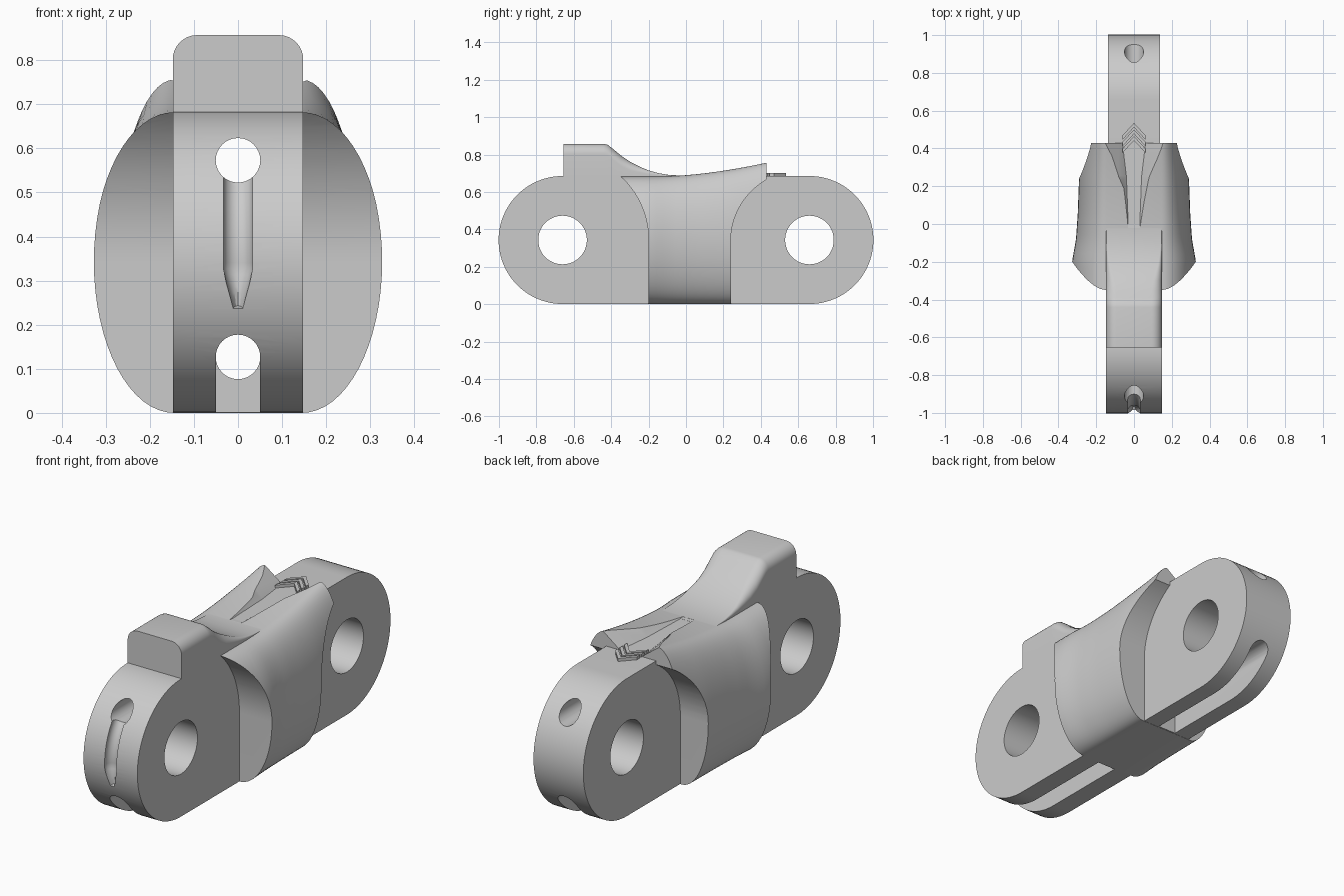
import bpy
import bmesh
from math import sin, cos, pi, radians

cube = bpy.data.objects.get("Cube")
if cube:
    bpy.data.objects.remove(cube)

steel = bpy.data.materials.new("plain grey")
steel.use_nodes = True
GREY = (0.6, 0.6, 0.6, 1)
steel.diffuse_color = GREY
steel.node_tree.nodes["Principled BSDF"].inputs["Base Color"].default_value = GREY

PIN_Y, PIN_Z, END_R = 0.66, 0.343, 0.342


def loft(name, rings):
    """Solid skinned through closed rings of equal point count."""
    bm = bmesh.new()
    loops = [[bm.verts.new(p) for p in ring] for ring in rings]
    n = len(loops[0])
    for a, b in zip(loops, loops[1:]):
        for i in range(n):
            j = (i + 1) % n
            bm.faces.new((a[i], a[j], b[j], b[i]))
    bm.faces.new(loops[0])
    bm.faces.new(loops[-1])
    bmesh.ops.recalc_face_normals(bm, faces=bm.faces)
    mesh = bpy.data.meshes.new(name)
    bm.to_mesh(mesh)
    bm.free()
    obj = bpy.data.objects.new(name, mesh)
    bpy.context.collection.objects.link(obj)
    mesh.materials.append(steel)
    return obj


def side_prism(name, profile, half):
    """Extrude a (y, z) profile across the width."""
    return loft(name, [[(x, y, z) for y, z in profile] for x in (-half, half)])


def arc(cy, cz, ry, rz, start, end, steps=32):
    angles = [radians(start + (end - start) * i / steps) for i in range(steps + 1)]
    return [(cy + ry * cos(a), cz + rz * sin(a)) for a in angles]


def boolean(target, tool, operation):
    mod = target.modifiers.new(operation.title(), 'BOOLEAN')
    mod.operation, mod.solver, mod.object = operation, 'EXACT', tool
    bpy.context.view_layer.objects.active = target
    bpy.ops.object.modifier_apply(modifier=mod.name)
    bpy.data.objects.remove(tool)


def blend(table, y):
    """Interpolate smoothly between rows of (y, value)."""
    if y <= table[0][0]:
        return table[0][1]
    for (y0, v0), (y1, v1) in zip(table, table[1:]):
        if y <= y1:
            return v0 + (v1 - v0) * (y - y0) / (y1 - y0)
    return table[-1][1]


def span(start, end, steps):
    return [start + (end - start) * i / steps for i in range(steps + 1)]


# Flared middle: elliptical sides on a flat core, rising toward the back
FLARE = [(-0.2, 0.328), (-0.08, 0.307), (0.05, 0.298), (0.24, 0.291), (0.43, 0.275)]
CORE = 0.145


def flare_ring(y):
    top = 0.682 + 0.074 * (max(0, y + 0.15) / 0.58) ** 1.7
    width = blend(FLARE, y) - CORE
    right = []
    for i in range(33):
        a = -pi / 2 + pi * i / 32
        rise = PIN_Z if a < 0 else top - PIN_Z
        right.append((CORE + width * cos(a), y, PIN_Z + rise * sin(a)))
    return right + [(-x, yy, z) for x, yy, z in reversed(right)]


body = loft("link_body", [flare_ring(y) for y in span(-0.4, 0.43, 24)])

# Rounded clearances ahead of and behind the flare
front_gap = [(-0.2, -0.1)] + arc(-PIN_Y, PIN_Z, 0.46, 0.46, 0, 90) + [(-0.9, 0.9), (-0.9, -0.1)]
rear_gap = [(0.24, -0.1)] + arc(PIN_Y, PIN_Z, 0.42, 0.386, 180, 90) + [(0.9, 0.729), (0.9, -0.1)]
boolean(body, side_prism("front_gap", front_gap, 0.5), 'DIFFERENCE')
boolean(body, side_prism("rear_gap", rear_gap, 0.5), 'DIFFERENCE')

# Trough widening toward the back
boolean(body, loft("trough", [
    [(-low, y, 0.6855), (low, y, 0.6855), (high, y, 0.8), (-high, y, 0.8)]
    for y, low, high in ((-0.02, 0.03, 0.10), (0.25, 0.04, 0.17), (0.46, 0.065, 0.22))]),
    'DIFFERENCE')

# Rounded end plates, the rear one slightly thinner
for name, side, half, inner in (("front_plate", -1, 0.148, 0), ("rear_plate", 1, 0.137, 0.05)):
    shape = [(side * y, z) for y, z in arc(PIN_Y, PIN_Z, END_R, END_R, -90, 90, 48)]
    shape += [(-side * inner, 2 * END_R + 0.001), (-side * inner, 0.001)]
    boolean(body, side_prism(name, shape, half), 'UNION')

# Raised front block with a concave ramp behind it
RAMP = [(-0.655, 0.857), (-0.44, 0.857), (-0.42, 0.853), (-0.39, 0.83), (-0.35, 0.796),
        (-0.3, 0.762), (-0.25, 0.736), (-0.2, 0.715), (-0.15, 0.701), (-0.1, 0.692), (0.0, 0.686)]


def block_ring(y, top):
    half = 0.148
    r = min(0.055, max(0.004, (top - 0.684) * 0.6))
    right = [(half, y, 0.5)] + [(half - r + r * cos(a), y, top - r + r * sin(a))
                                for a in span(0, pi / 2, 8)]
    return right + [(-x, yy, z) for x, yy, z in reversed(right)]


boolean(body, loft("front_block", [block_ring(y, z) for y, z in RAMP]), 'UNION')

# Cross holes for the pins
for side in (-1, 1):
    boolean(body, side_prism("pin_hole", arc(side * PIN_Y, PIN_Z, 0.13, 0.13, 0, 352.5, 47), 0.5),
            'DIFFERENCE')

# Bottom slots leading into the lower tunnel
for name, y0, y1 in (("front_slot", -1.1, -0.205), ("rear_slot", 0.245, 1.1)):
    boolean(body, side_prism(name, [(y0, -0.1), (y1, -0.1), (y1, 0.127), (y0, 0.127)], 0.05),
            'DIFFERENCE')

# Two lengthwise tunnels
for z in (0.127, 0.573):
    circle = arc(0, z, 0.0505, 0.0505, 0, 348.75, 31)
    boolean(body, loft("tunnel", [[(x, y, zz) for x, zz in circle] for y in (-1.2, 1.2)]),
            'DIFFERENCE')

# Shallow groove down the front end, fading out at its foot
groove = []
for i in range(25):
    t = i / 24
    a = radians(138 + 60 * t)
    fade = min(1, (1 - t) * 4)
    path_r = END_R - 0.008 + 0.022 * (1 - fade)
    ring = []
    for j in range(16):
        b = 2 * pi * j / 16
        r = path_r + 0.034 * sin(b)
        ring.append(((0.012 + 0.022 * fade) * cos(b), -PIN_Y + r * cos(a), PIN_Z + r * sin(a)))
    groove.append(ring)
boolean(body, loft("front_groove", groove), 'DIFFERENCE')

# Three raised chevrons behind the trough
chevrons = []
for i in range(3):
    tip = 0.535 - 0.035 * i
    outline = [(0, tip), (0.06, tip - 0.065), (0.06, tip - 0.088),
               (0, tip - 0.023), (-0.06, tip - 0.088), (-0.06, tip - 0.065)]
    chevrons.append(loft(f"chevron_{i + 1}", [[(x, y, z) for x, y in outline] for z in (0.67, 0.70)]))

bpy.ops.object.select_all(action='DESELECT')
body.select_set(True)
bpy.context.view_layer.objects.active = body
bpy.ops.object.shade_smooth_by_angle(angle=radians(30))
